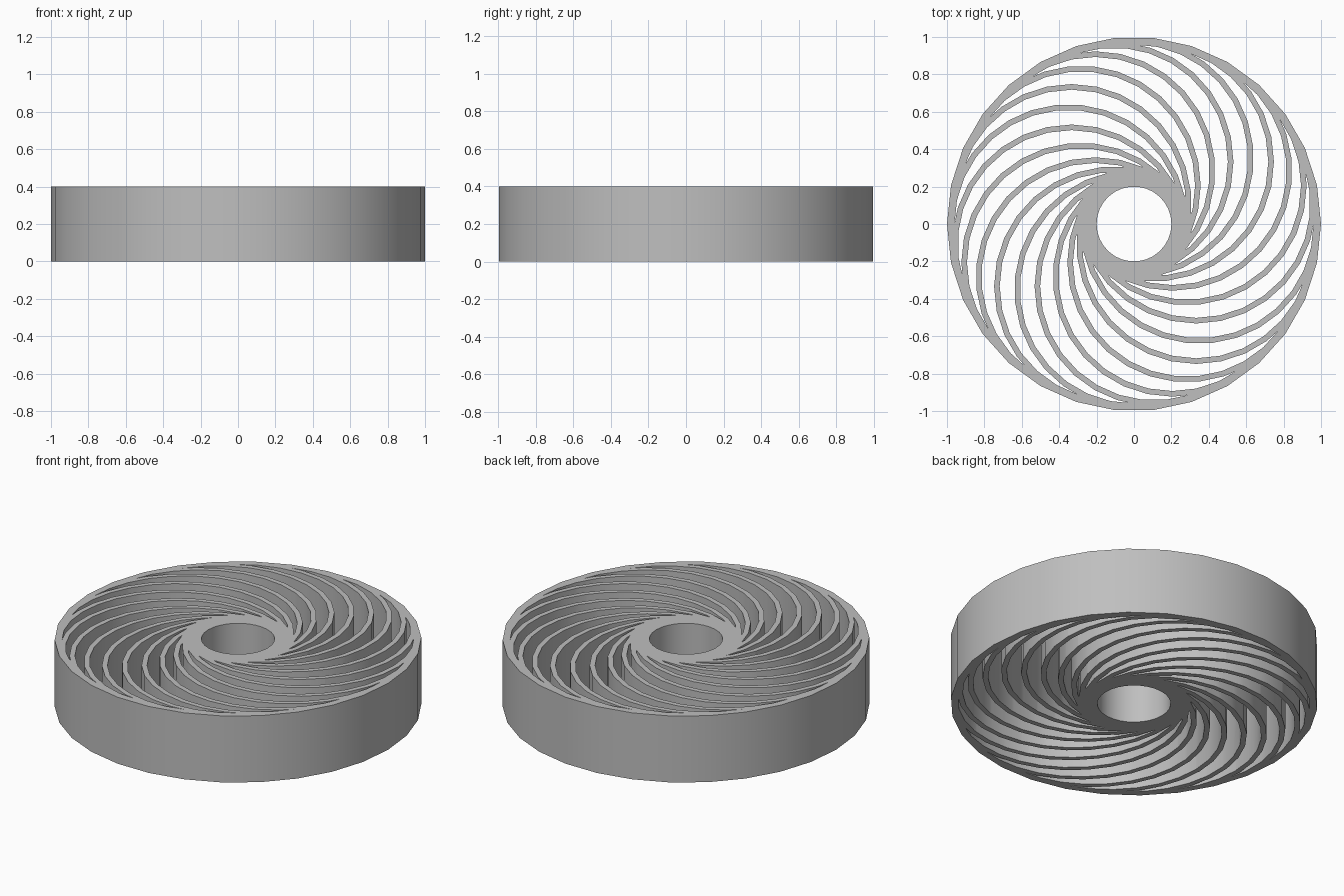
import bpy, bmesh
from math import sin, cos, pi

HEIGHT = 0.4
SIDES = 30
VANES = 20
ORBIT = 0.35        # distance of each vane's arc centre from the axis
ARC_RADIUS = 0.625
THICK = 0.03

cube = bpy.data.objects.get("Cube")
if cube:
    bpy.data.objects.remove(cube, do_unlink=True)

grey = bpy.data.materials.new("plain_grey")
grey.use_nodes = True
grey.diffuse_color = (0.52, 0.52, 0.52, 1)
grey.node_tree.nodes["Principled BSDF"].inputs["Base Color"].default_value = (0.52, 0.52, 0.52, 1)


def arc(radius, start, sweep, count):
    return [(radius * cos(start + sweep * i / count), radius * sin(start + sweep * i / count))
            for i in range(count + 1)]


def strip_solid(name, inner, outer, z0, z1, closed):
    """Solid made from the band between two matching outlines."""
    bm = bmesh.new()
    rows = [[bm.verts.new((x, y, z)) for x, y in line]
            for line, z in ((inner, z0), (outer, z0), (outer, z1), (inner, z1))]
    n = len(inner)
    for i in range(n if closed else n - 1):
        j = (i + 1) % n
        for k in range(4):
            a, b = rows[k], rows[(k + 1) % 4]
            bm.faces.new((a[i], a[j], b[j], b[i]))
    if not closed:
        for end in (0, -1):
            bm.faces.new([row[end] for row in rows])
    bmesh.ops.recalc_face_normals(bm, faces=bm.faces)
    mesh = bpy.data.meshes.new(name)
    bm.to_mesh(mesh)
    bm.free()
    mesh.materials.append(grey)
    obj = bpy.data.objects.new(name, mesh)
    bpy.context.collection.objects.link(obj)
    return obj


def ring(name, r_in, r_out, z0, z1):
    return strip_solid(name, arc(r_in, 0, 2 * pi, SIDES)[:-1],
                       arc(r_out, 0, 2 * pi, SIDES)[:-1], z0, z1, True)


def subtract(obj, cutters):
    """Cut each cutter from obj, bake the result and drop the cutters."""
    for cutter in cutters:
        mod = obj.modifiers.new("cut", 'BOOLEAN')
        mod.operation = 'DIFFERENCE'
        mod.solver = 'EXACT'
        mod.object = cutter
    graph = bpy.context.evaluated_depsgraph_get()
    baked = bpy.data.meshes.new_from_object(obj.evaluated_get(graph))
    obj.modifiers.clear()
    obj.data = baked
    for cutter in cutters:
        bpy.data.objects.remove(cutter, do_unlink=True)


# Space between hub and rim, divided into curved slots by the vanes
slots = ring("slots", 0.3, 0.96, -0.1, HEIGHT + 0.1)
vanes = []
for v in range(VANES):
    angle = 2 * pi * v / VANES
    lines = []
    for r in (ARC_RADIUS - THICK / 2, ARC_RADIUS + THICK / 2):
        lines.append([(x + ORBIT * cos(angle), y + ORBIT * sin(angle))
                      for x, y in arc(r, angle, -pi, SIDES // 2)])
    vanes.append(strip_solid("vane", lines[0], lines[1], -0.2, HEIGHT + 0.2, False))
subtract(slots, vanes)

# Wheel body: hub, swirling vanes and rim in one piece
wheel = ring("vaned_wheel", 0.2, 1.0, 0, HEIGHT)
subtract(wheel, [slots])

bpy.context.view_layer.objects.active = wheel
wheel.select_set(True)
bpy.ops.object.shade_smooth_by_angle()
